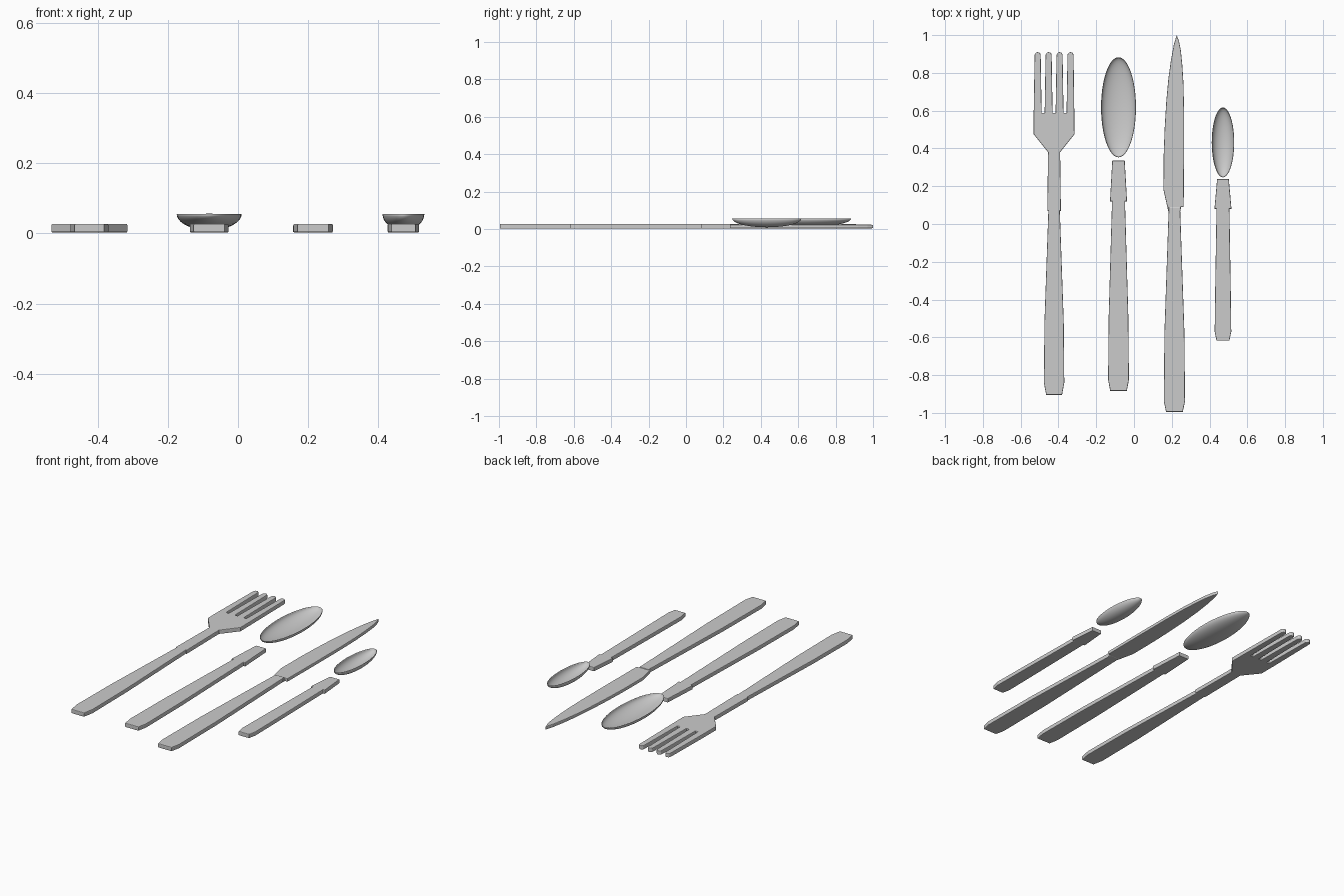
import bpy, math

if "Cube" in bpy.data.objects:
    bpy.data.objects.remove(bpy.data.objects["Cube"])

THICK, BEVEL = 0.025, 0.004


def plate(name, pts, x=0.0, z0=0.002, thick=THICK):
    """Flat outline extruded to a plate with softened rims."""
    cu = bpy.data.curves.new(name, 'CURVE')
    cu.dimensions = '2D'
    cu.fill_mode = 'BOTH'
    cu.extrude = thick / 2 - BEVEL
    cu.bevel_depth = BEVEL
    cu.bevel_resolution = 1
    cu.offset = -BEVEL
    sp = cu.splines.new('POLY')
    sp.points.add(len(pts) - 1)
    for p, (px, py) in zip(sp.points, pts):
        p.co = (px, py, 0, 1)
    sp.use_cyclic_u = True
    tmp = bpy.data.objects.new(name + "_outline", cu)
    bpy.context.collection.objects.link(tmp)
    dg = bpy.context.evaluated_depsgraph_get()
    me = bpy.data.meshes.new_from_object(tmp.evaluated_get(dg))
    bpy.data.objects.remove(tmp)
    for poly in me.polygons:
        poly.use_smooth = False
    ob = bpy.data.objects.new(name, me)
    bpy.context.collection.objects.link(ob)
    ob.location = (x, 0, z0 + thick / 2)
    return ob


def mirrored(half):
    """Close a right-hand half outline (bottom to top) symmetrically."""
    return half + [(-px, py) for px, py in reversed(half)]


def handle(name, x, y_end, y_wide, y_top, w_end, w_wide, w_top):
    pts = [(w_end, y_end), (w_wide, y_wide),
           (w_wide - 0.003, y_wide + 0.35 * (y_top - y_wide)), (w_top, y_top)]
    return plate(name, mirrored(pts), x)


def bowl(name, x, y, rx, ry, rim_z=0.055, depth=0.046, seg=48, rings=12):
    """Open half ellipsoid with a thin wall."""
    verts = [(0, 0, -depth)]
    faces = []
    for i in range(1, rings + 1):
        a = math.pi / 2 * i / rings
        for j in range(seg):
            t = 2 * math.pi * j / seg
            verts.append((rx * math.sin(a) * math.cos(t),
                          ry * math.sin(a) * math.sin(t), -depth * math.cos(a)))
    for j in range(seg):
        k = (j + 1) % seg
        faces.append((0, 1 + k, 1 + j))
        for i in range(rings - 1):
            a, b = 1 + i * seg, 1 + (i + 1) * seg
            faces.append((a + j, a + k, b + k, b + j))
    me = bpy.data.meshes.new(name)
    me.from_pydata(verts, [], faces)
    for p in me.polygons:
        p.use_smooth = True
    ob = bpy.data.objects.new(name, me)
    bpy.context.collection.objects.link(ob)
    ob.location = (x, y, rim_z)
    mod = ob.modifiers.new("wall", 'SOLIDIFY')
    mod.thickness = 0.002
    mod.offset = -1
    return ob


# Fork: handle and head with four tapered, round-tipped tines
FX = -0.423
handle("fork_handle", FX, -0.905, -0.84, 0.08, 0.042, 0.054, 0.030)
head = [(-0.032, 0.38), (-0.036, 0.07), (0.036, 0.07), (0.032, 0.38),
        (0.108, 0.475)]
for i in range(4):
    c = 0.087 - 0.058 * i
    r = 0.016
    right = c + (0.021 if i else 0.020)
    head.append((right, 0.588))
    for k in range(7):
        a = math.pi * k / 6
        head.append((c + r * math.cos(a), 0.894 + r * math.sin(a)))
    head.append((c - 0.021, 0.588))
head.append((-0.108, 0.475))
plate("fork_head", head, FX)

# Table spoon
SX = -0.082
handle("spoon_handle", SX, -0.883, -0.825, 0.13, 0.044, 0.055, 0.034)
plate("spoon_neck", mirrored([(0.045, 0.12), (0.033, 0.335)]), SX)
bowl("spoon_bowl", SX, 0.618, 0.0925, 0.265)

# Knife: handle and blade with curved edge and straight back
KX = 0.214
handle("knife_handle", KX, -0.995, -0.94, 0.09, 0.044, 0.056, 0.030)
blade = [(-0.033, 0.07), (0.033, 0.07), (0.034, 0.09), (0.049, 0.09),
         (0.051, 0.35), (0.051, 0.60), (0.048, 0.74), (0.042, 0.84),
         (0.034, 0.92), (0.024, 0.97), (0.012, 1.0),
         (-0.003, 0.95), (-0.018, 0.87), (-0.032, 0.77), (-0.043, 0.65),
         (-0.052, 0.50), (-0.057, 0.36), (-0.058, 0.18)]
plate("knife_blade", blade, KX, 0.003, 0.020)

# Teaspoon
TX = 0.471
handle("teaspoon_handle", TX, -0.618, -0.57, 0.09, 0.034, 0.044, 0.034)
plate("teaspoon_neck", mirrored([(0.045, 0.08), (0.031, 0.238)]), TX)
bowl("teaspoon_bowl", TX, 0.432, 0.0595, 0.185)
